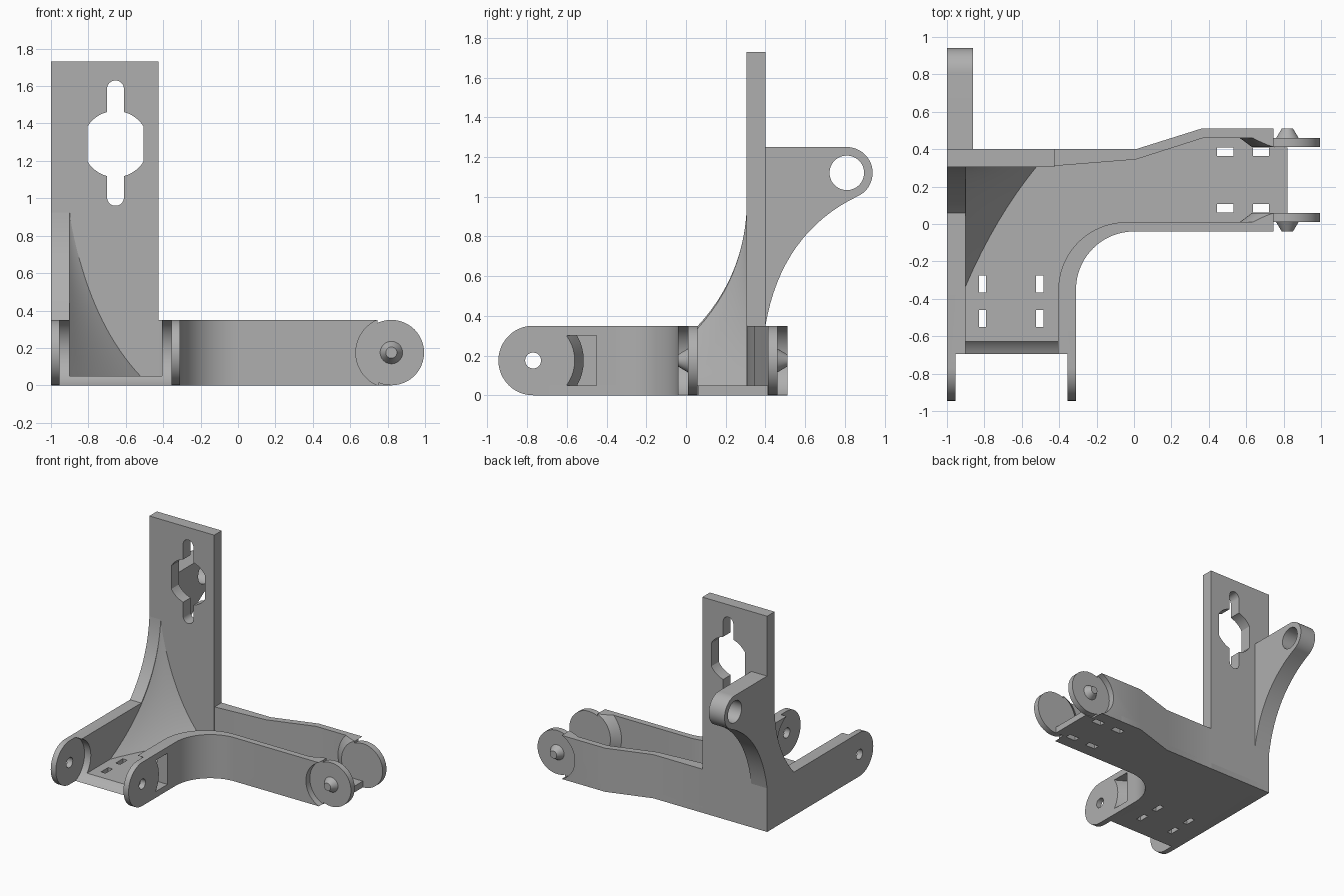
import bpy, bmesh, math
from mathutils import Vector

cube = bpy.data.objects.get("Cube")
if cube:
    bpy.data.objects.remove(cube)

grey = bpy.data.materials.new("plain grey")
grey.use_nodes = True
GREY = (0.43, 0.43, 0.43, 1)
grey.diffuse_color = GREY
grey.node_tree.nodes["Principled BSDF"].inputs["Base Color"].default_value = GREY


def arc(cx, cy, r, start, end, n=24):
    angles = [math.radians(start + (end - start) * i / n) for i in range(n + 1)]
    return [(cx + r * math.cos(a), cy + r * math.sin(a)) for a in angles]


def circle(cx, cy, r, n=48):
    return arc(cx, cy, r, 0, 360, n)[:-1]


def bezier(a, b, c, n=16):
    a, b, c = Vector(a), Vector(b), Vector(c)
    steps = [i / n for i in range(n + 1)]
    return [tuple(a * (1 - t) ** 2 + b * 2 * t * (1 - t) + c * t * t) for t in steps]


def rect(x0, x1, y0, y1):
    return [(x0, y0), (x1, y0), (x1, y1), (x0, y1)]


def loft(name, axis, rings):
    """Solid through rings of 2D points, each at a distance along the axis."""
    place = {"x": lambda p, h: (h, p[0], p[1]),
             "y": lambda p, h: (p[0], h, p[1]),
             "z": lambda p, h: (p[0], p[1], h)}[axis]
    bm = bmesh.new()
    rows = [[bm.verts.new(place(p, h)) for p in pts] for pts, h in rings]
    bm.faces.new(rows[0])
    bm.faces.new(rows[-1])
    n = len(rows[0])
    for low, high in zip(rows, rows[1:]):
        for i in range(n):
            j = (i + 1) % n
            bm.faces.new((low[i], low[j], high[j], high[i]))
    bmesh.ops.recalc_face_normals(bm, faces=bm.faces)
    mesh = bpy.data.meshes.new(name)
    bm.to_mesh(mesh)
    bm.free()
    mesh.materials.append(grey)
    obj = bpy.data.objects.new(name, mesh)
    bpy.context.collection.objects.link(obj)
    return obj


def prism(name, axis, pts, lo, hi):
    return loft(name, axis, [(pts, lo), (pts, hi)])


def boolean(obj, tools, operation="DIFFERENCE"):
    for tool in tools:
        mod = obj.modifiers.new("cut", "BOOLEAN")
        mod.operation, mod.object, mod.solver = operation, tool, "EXACT"
    bpy.context.view_layer.update()
    graph = bpy.context.evaluated_depsgraph_get()
    mesh = bpy.data.meshes.new_from_object(obj.evaluated_get(graph))
    obj.modifiers.clear()
    obj.data = mesh
    for tool in tools:
        bpy.data.objects.remove(tool)
    return obj


H = 0.35              # wall height
MID, R = 0.175, 0.175  # hinge height and radius
CLEAR = 0.19          # clearance radius around the hinges
FY, RX = -0.77, 0.82  # hinge positions of the front and side arm


def front_clearance():
    return prism("cutter", "x", circle(FY, MID, CLEAR), -0.955, -0.355)


def front_pin_hole():
    return prism("cutter", "x", circle(FY, MID, 0.04), -1.1, -0.2)


# Floor with its tie slots
floor = prism("floor", "z",
              [(-1, -0.7), (-0.31, -0.7)] + arc(0, -0.35, 0.31, 180, 90)
              + [(0.55, -0.04), (0.55, 0.01), (0.75, 0.01), (0.75, 0.06), (RX, 0.06),
                 (RX, 0.41), (0.75, 0.41), (0.75, 0.46), (0.55, 0.46), (0.55, 0.51),
                 (0.36, 0.51), (0.01, 0.4), (-1, 0.4)], 0, 0.05)
slots = [(x, x + 0.04, y, y + 0.09) for x in (-0.83, -0.525) for y in (-0.55, -0.365)]
slots += [(x, x + 0.088, y, y + 0.047) for x in (0.443, 0.635) for y in (0.061, 0.363)]
boolean(floor, [front_clearance()]
        + [prism("cutter", "z", rect(*s), -0.1, 0.1) for s in slots])

# Left wall rising in a curve to the upright plate
hinge_end = arc(FY, MID, R, 270, 90)
left_wall = prism("left_wall", "x",
                  hinge_end + bezier((0.06, H), (0.29, 0.6), (0.306, 0.94))
                  + [(0.39, 0.94), (0.39, 0)], -1, -0.9)
boolean(left_wall, [front_clearance(), front_pin_hole()])

# Right wall of the front arm with a window behind its hinge
window = prism("cutter", "x", rect(-0.6, -0.45, 0.05, 0.3), -0.43, -0.29)
boolean(window, [loft("cutter", "x", [(circle(FY, MID, 0.267), -0.43),
                                      (circle(FY, MID, 0.2), -0.29)])])
right_wall = prism("right_wall", "x", hinge_end + [(-0.35, H), (-0.35, 0)], -0.405, -0.31)
boolean(right_wall, [front_clearance(), front_pin_hole(), window])

# Walls of the side arm
END = RX - 0.074
corner_wall = prism("corner_wall", "z",
                    arc(0, -0.35, 0.31, 180, 90) + [(END, -0.04), (END, 0.01)]
                    + arc(-0.04, -0.355, 0.365, 90, 180), 0, H)
back_wall = prism("back_wall", "z",
                  [(-0.43, 0.4), (0.01, 0.4), (0.36, 0.51), (END, 0.51), (END, 0.46),
                   (0.37, 0.46), (0.01, 0.345), (-0.43, 0.31)], 0, H)
for wall, lo, hi in ((corner_wall, -0.1, 0.01), (back_wall, 0.46, 0.6)):
    boolean(wall, [prism("cutter", "y", circle(RX, MID, CLEAR), lo, hi)])

# Side arm hinge discs, their flared roots and pins
for side, face, inward in (("front", 0.01, 1), ("back", 0.46, -1)):
    inner = face + inward * 0.048
    prism(side + "_hinge_disc", "y", circle(RX, MID, R), face, inner)
    root = loft(side + "_hinge_root", "y", [(circle(RX, MID, 0.255), face),
                                            (circle(RX, MID, CLEAR), inner)])
    boolean(root, [prism("cutter", "y", rect(0.4, END, 0, H), -0.2, 0.7)], "INTERSECT")
    loft(side + "_hinge_pin", "y", [(circle(RX, MID, 0.06), face),
                                    (circle(RX, MID, 0.03), face - inward * 0.05)])

# Upright plate with a keyhole
KX, KZ = -0.655, 1.29
plate = prism("upright_plate", "y", rect(-1, -0.425, 0, 1.73), 0.305, 0.4)
hole = prism("cutter", "y", circle(KX, KZ, 0.177), 0.2, 0.5)
boolean(hole, [prism("cutter", "y", rect(KX - 0.15, KX + 0.15, 1, 1.6), 0.1, 0.6)], "INTERSECT")
slot = prism("cutter", "y", arc(KX, 1.585, 0.045, 0, 180) + arc(KX, 1.005, 0.045, 180, 360),
             0.2, 0.5)
boolean(plate, [hole, slot])

# Rear ear with an eyelet
ear = prism("rear_ear", "x",
            [(0.39, H)] + bezier((0.4, H), (0.48, 0.82), (0.87, 1.005))
            + arc(0.81, 1.12, 0.13, -58, 90) + [(0.39, 1.25)], -1, -0.86)
boolean(ear, [prism("cutter", "x", circle(0.81, 1.12, 0.087), -1.1, -0.7)])

# Curved gusset filling the corner between floor, left wall and plate
GX, GY = -0.9, 0.308
depths = bezier((0.64, 0.05), (0.03, 0.36), (0.002, 0.94), 20)
widths = bezier((0.38, 0.05), (0.09, 0.36), (0.002, 0.94), 20)
rings = []
for (d, z), (w, _) in zip(depths, widths):
    edge = bezier((GX, GY - d), (GX + 0.42 * w, GY - 0.42 * d), (GX + w, GY), 8)
    rings.append(([(GX, GY)] + edge, z))
loft("corner_gusset", "z", rings)

# Smooth the round faces, keep the corners crisp
bpy.ops.object.select_all(action="DESELECT")
for obj in bpy.context.collection.objects:
    if obj.type == "MESH" and grey.name in obj.data.materials:
        obj.select_set(True)
        bpy.context.view_layer.objects.active = obj
bpy.ops.object.shade_smooth_by_angle(angle=math.radians(30))
